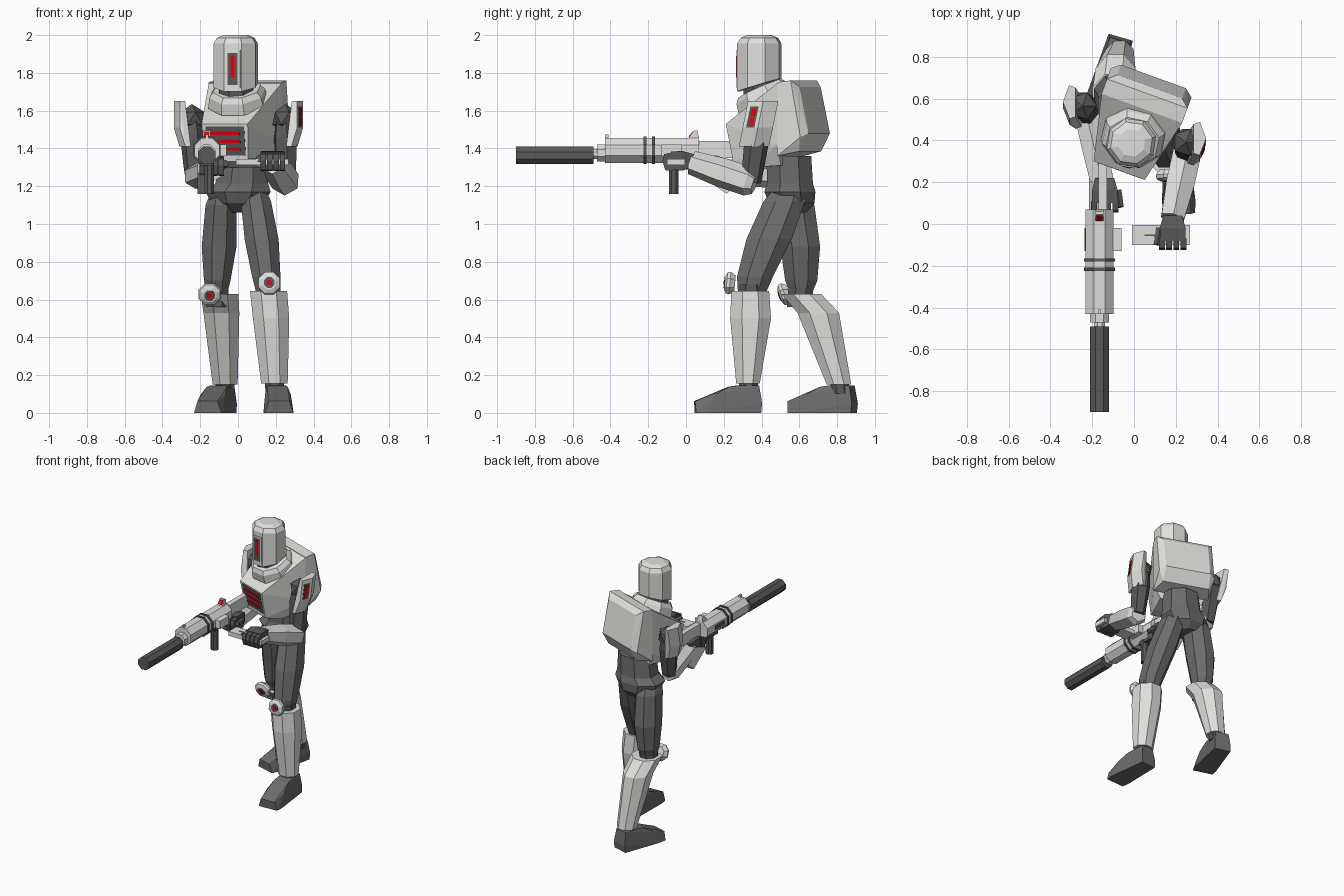
import bpy, bmesh, math
from mathutils import Matrix, Vector

if "Cube" in bpy.data.objects:
    bpy.data.objects.remove(bpy.data.objects["Cube"])


def material(name, r, g, b):
    m = bpy.data.materials.new(name)
    m.diffuse_color = (r, g, b, 1)
    m.use_nodes = True
    m.node_tree.nodes["Principled BSDF"].inputs["Base Color"].default_value = m.diffuse_color
    return m


LIGHT = material("light_grey", 0.74, 0.74, 0.72)
DARK = material("dark_grey", 0.15, 0.15, 0.15)
CHARCOAL = material("charcoal", 0.10, 0.10, 0.10)
RED = material("red", 0.75, 0.0, 0.005)
I = Matrix.Identity(4)


def finish(name, bm, mat, m=I):
    bmesh.ops.recalc_face_normals(bm, faces=bm.faces)
    me = bpy.data.meshes.new(name)
    bm.to_mesh(me)
    bm.free()
    me.transform(m)
    me.materials.append(mat)
    ob = bpy.data.objects.new(name, me)
    bpy.context.collection.objects.link(ob)
    return ob


def hull(name, pts, mat, m=I):
    """Convex solid around a few corner points."""
    bm = bmesh.new()
    for p in pts:
        bm.verts.new(p)
    bmesh.ops.convex_hull(bm, input=bm.verts)
    loose = [v for v in bm.verts if not v.link_faces]
    bmesh.ops.delete(bm, geom=loose, context='VERTS')
    bmesh.ops.dissolve_limit(bm, angle_limit=0.03, verts=bm.verts, edges=bm.edges)
    return finish(name, bm, mat, m)


def box(name, x, y, z, mat, m=I):
    return hull(name, [(a, b, c) for a in x for b in y for c in z], mat, m)


def loft(name, rings, mat, m=I, n=8, slope=0):
    """Stack of rings (x, y, z, half width x, half width y); slope tilts the first ring."""
    bm = bmesh.new()
    k = 1 / math.cos(math.pi / n)
    rows = []
    for r, (x, y, z, rx, ry) in enumerate(rings):
        row = []
        for i in range(n):
            a = (i + 0.5) * math.tau / n
            dy = ry * k * math.sin(a)
            row.append(bm.verts.new((x + rx * k * math.cos(a), y + dy, z + (0 if r else slope * dy))))
        rows.append(row)
    for a, b in zip(rows, rows[1:]):
        for i in range(n):
            j = (i + 1) % n
            bm.faces.new((a[i], a[j], b[j], b[i]))
    bm.faces.new(rows[0])
    bm.faces.new(rows[-1])
    return finish(name, bm, mat, m)


def rod(name, a, b, steps, mat, n=8):
    """Tapered bar from a to b; steps are (fraction, radius)."""
    a, b = Vector(a), Vector(b)
    d = b - a
    m = Matrix.Translation(a) @ d.to_track_quat('Z', 'Y').to_matrix().to_4x4()
    return loft(name, [(0, 0, t * d.length, r, r) for t, r in steps], mat, m, n)


def ball(name, c, r, mat):
    bm = bmesh.new()
    bmesh.ops.create_icosphere(bm, subdivisions=1, radius=r)
    return finish(name, bm, mat, Matrix.Translation(c))


def turned(x, y, z, deg):
    return Matrix.Translation((x, y, z)) @ Matrix.Rotation(math.radians(deg), 4, 'Z')


def mirror_x(pts):
    return [(s * x, y, z) for x, y, z in pts for s in (-1, 1)]


# Head with visor
HEAD = turned(-0.012, 0.388, 0, -8)
loft("head", [(0, 0, 1.735, .112, .112), (0, 0, 1.955, .112, .112), (0, 0, 1.985, .095, .095),
              (0, 0, 2.0, .062, .062)], LIGHT, HEAD, slope=.3)
box("visor_frame", (-.04, .04), (-.117, -.11), (1.72, 1.92), LIGHT, HEAD)
box("visor_recess", (-.027, .027), (-.119, -.111), (1.735, 1.905), CHARCOAL, HEAD)
box("visor_eye", (-.011, .011), (-.122, -.113), (1.775, 1.89), RED, HEAD)
loft("neck", [(-.01, .40, 1.6, .09, .09), (-.01, .39, 1.76, .09, .09)], CHARCOAL)
# Collar, tilted to follow the slope of the chest
COLLAR = turned(-.005, .40, 1.70, -12) @ Matrix.Rotation(math.radians(24), 4, 'X')
loft("collar", [(0, 0, -.07, .15, .15), (0, 0, -.01, .14, .14), (0, 0, .018, .12, .12)], LIGHT, COLLAR)

# Chest and backpack, twisted toward the gun side
BODY = turned(0, 0.45, 0, -20)
hull("chest", mirror_x([(.13, -.207, 1.53), (.12, -.17, 1.33), (.205, .11, 1.745),
                        (.205, .11, 1.42), (.15, .11, 1.31), (.14, -.05, 1.30)]), LIGHT, BODY)
hull("backpack", mirror_x([(.205, .11, 1.75), (.205, .185, 1.76), (.165, .22, 1.725),
                           (.205, .24, 1.46), (.165, .272, 1.48), (.205, .11, 1.36),
                           (.17, .22, 1.385)]), LIGHT, BODY)


def chest_plate(name, hw, z0, z1, out, mat):
    pts = [(hw, -.207 + (1.53 - z) * .185 + o, z) for z in (z0, z1) for o in (-out, .002)]
    hull(name, mirror_x(pts), mat, BODY)


chest_plate("vent_panel", .108, 1.362, 1.517, .003, CHARCOAL)
for i in range(3):
    z = 1.397 + i * .042
    chest_plate(f"vent_bar_{i}", .083, z - .009, z + .009, .007, RED)

# Waist and hips
loft("hips", [(0, .57, 1.06, .06, .07), (0, .56, 1.11, .14, .12), (0, .55, 1.17, .172, .135),
              (.02, .55, 1.215, .14, .122), (.03, .545, 1.36, .125, .118)], DARK)

# Legs: left one forward, right one back
loft("left_thigh", [(.155, .35, .64, .06, .075), (.15, .365, .72, .075, .095),
                    (.125, .44, .92, .09, .12), (.095, .52, 1.12, .08, .11),
                    (.09, .54, 1.18, .06, .08)], DARK)
loft("right_thigh", [(-.11, .61, .64, .055, .06), (-.11, .61, .70, .07, .085),
                     (-.10, .605, .88, .092, .105), (-.09, .57, 1.1, .082, .11),
                     (-.08, .55, 1.18, .06, .08)], DARK)
loft("left_knee", [(.16, .345, .58, .065, .07), (.16, .345, .68, .065, .07)], CHARCOAL)
loft("right_knee", [(-.11, .60, .56, .06, .065), (-.11, .61, .67, .06, .065)], CHARCOAL)
loft("left_shin", [(.193, .328, .155, .07, .062), (.175, .342, .50, .096, .108),
                   (.162, .34, .645, .098, .10)], LIGHT)
loft("right_shin", [(-.068, .81, .15, .066, .065), (-.088, .70, .53, .095, .11),
                    (-.098, .61, .63, .10, .105)], LIGHT)
loft("left_ankle", [(.195, .33, .10, .05, .05), (.193, .33, .18, .05, .05)], CHARCOAL)
loft("right_ankle", [(-.068, .82, .10, .05, .05), (-.068, .81, .18, .05, .05)], CHARCOAL)


def knee_pad(side, x, y, z, tilt):
    out = Vector((0, -1, tilt)).normalized()
    c = Vector((x, y, z))
    for part, d0, steps, mat in (
            ("pad", -.055, [(0, .042), (.5, .06), (.8, .056), (1, .036)], LIGHT),
            ("ring", -.01, [(0, .028), (1, .028)], CHARCOAL),
            ("light", -.01, [(0, .014), (1, .014)], RED)):
        d1 = {"pad": 0, "ring": .003, "light": .006}[part]
        rod(f"{side}_knee_{part}", c + out * d0, c + out * d1, steps, mat)


knee_pad("left", .165, .205, .69, .1)
knee_pad("right", -.15, .495, .62, -.35)


def foot(name, x, y, deg):
    pts = [(.075, -.175, 0), (.08, -.12, 0), (.055, -.18, .062), (.065, .04, 0),
           (.06, .17, 0), (.06, .175, .05), (.05, .16, .145), (.05, .045, .145),
           (.055, .0, .138), (.068, -.07, .098)]
    hull(name, mirror_x(pts), DARK, turned(x, y, 0, deg))


foot("left_foot", .208, .225, 3)
foot("right_foot", -.112, .725, -16)

# Arms
SHOULDER = {"left": (.25, .39, 1.56), "right": (-.245, .565, 1.56)}
ELBOW = {"left": (.255, .345, 1.22), "right": (-.228, .525, 1.25)}
WRIST = {"left": (.185, .03, 1.325), "right": (-.14, .15, 1.285)}
for side, s in (("left", 1), ("right", -1)):
    sh, el, wr = SHOULDER[side], ELBOW[side], WRIST[side]
    ball(side + "_shoulder", sh, .075, CHARCOAL)
    rod(side + "_upper_arm", sh, el, [(0, .045), (.3, .058), (.8, .05), (1, .045)], CHARCOAL, 6)
    w = 1 if s > 0 else .85
    rod(side + "_forearm", el, wr, [(-.06, .05 * w), (.05, .068 * w), (.5, .068 * w), (1, .055)],
        LIGHT, 6)
    # Shoulder plate: ridged outer side, leaning forward toward its lower end
    x, y, z = sh
    rows = ((.092, 0), (-.05, 0), (-.15, .03))
    hull(side + "_shoulder_plate",
         [(x + s * (o - cut), y + t + h * .2, z + h) for h, cut in rows
          for t, o in ((-.08, .063), (0, .095), (.08, .066), (-.07, .035), (.07, .035))], LIGHT)

# Indicator slots on the front facet of the left shoulder plate
x, y, z = SHOULDER["left"]


def indicator(name, t0, t1, h0, h1, out, mat):
    hull(name, [(x + .095 + .4 * t + o, y + t + h * .2, z + h) for t in (t0, t1)
                for h in (h0, h1) for o in (-.003, out)], mat)


indicator("indicator_frame", -.062, -.018, -.048, .062, .002, CHARCOAL)
indicator("indicator_low", -.052, -.028, -.038, .003, .005, RED)
indicator("indicator_high", -.052, -.028, .012, .052, .005, RED)

# Guard below the right forearm
hull("right_forearm_guard", [(a, b, c) for a in (-.215, -.14) for b, c in
                             ((.06, 1.27), (.215, 1.16), (.30, 1.235), (.2, 1.32))], LIGHT)


def hand(side, x, y, z, s):
    hull(side + "_palm", [(x + a * w, y + b, z + c * h) for a in (-1, 1) for c in (-1, 1)
                          for b, w, h in ((.08, .045, .035), (.02, .062, .052), (-.04, .06, .048))],
         CHARCOAL)
    for i in range(4):
        fx = x - .051 + i * .034
        hull(f"{side}_finger_{i}", [(fx + a, y + b, z + c) for a in (-.014, .014) for b, c in
             ((-.03, .045), (-.075, .035), (-.085, 0), (-.07, -.05), (-.03, -.055))], CHARCOAL)
    rod(side + "_thumb", (x - s * .06, y + .02, z), (x - s * .075, y - .06, z + .01),
        [(0, .02), (1, .016)], CHARCOAL, 6)


hand("left", .185, -.04, 1.335, 1)
hand("right", -.14, .14, 1.31, -1)

# Gun
GX, GZ = -.165, 1.39


def gun_part(name, y0, y1, r, mat, z=GZ):
    rod(name, (GX, y0, z), (GX, y1, z), [(0, r), (1, r)], mat)


gun_part("gun_body", -.43, .07, .066, LIGHT)
gun_part("gun_collar", -.47, -.42, .045, LIGHT, 1.375)
gun_part("gun_neck", -.50, -.46, .026, LIGHT, 1.37)
gun_part("gun_barrel", -.90, -.49, .046, CHARCOAL, 1.363)
for i, y in enumerate((-.225, -.18)):
    gun_part(f"gun_band_{i}", y, y + .016, .073, CHARCOAL)
box("gun_side_rail", (-.10, -.06), (-.13, -.02), (1.36, 1.42), LIGHT)
box("gun_side_port", (-.236, -.229), (-.13, -.02), (1.375, 1.405), CHARCOAL)
box("gun_stock", (-.17, -.13), (.05, .32), (1.35, 1.44), LIGHT)
box("gun_underside", (-.20, -.13), (-.10, .05), (1.31, 1.35), CHARCOAL)
rod("gun_grip", (-.152, -.065, 1.34), (-.152, -.065, 1.16), [(0, .026), (1, .026)], CHARCOAL)
hull("rear_sight", [(GX + a, b, c) for a in (-.02, .02)
                    for b, c in ((.01, 1.45), (.07, 1.45), (.06, 1.495), (.045, 1.495))], LIGHT)
hull("sight_lens", [(GX + a, b, c) for a in (-.015, .015) for b, c in
                    ((.014, 1.464), (.022, 1.464), (.036, 1.49), (.044, 1.49))], RED)
box("front_sight", (GX - .008, GX + .008), (-.43, -.41), (1.45, 1.475), LIGHT)

# Flat cartridge held in the left hand
box("held_cartridge", (-.01, .268), (-.10, -.005), (1.312, 1.345), LIGHT)
box("cartridge_slot", (.05, .13), (-.058, -.05), (1.344, 1.348), CHARCOAL)
